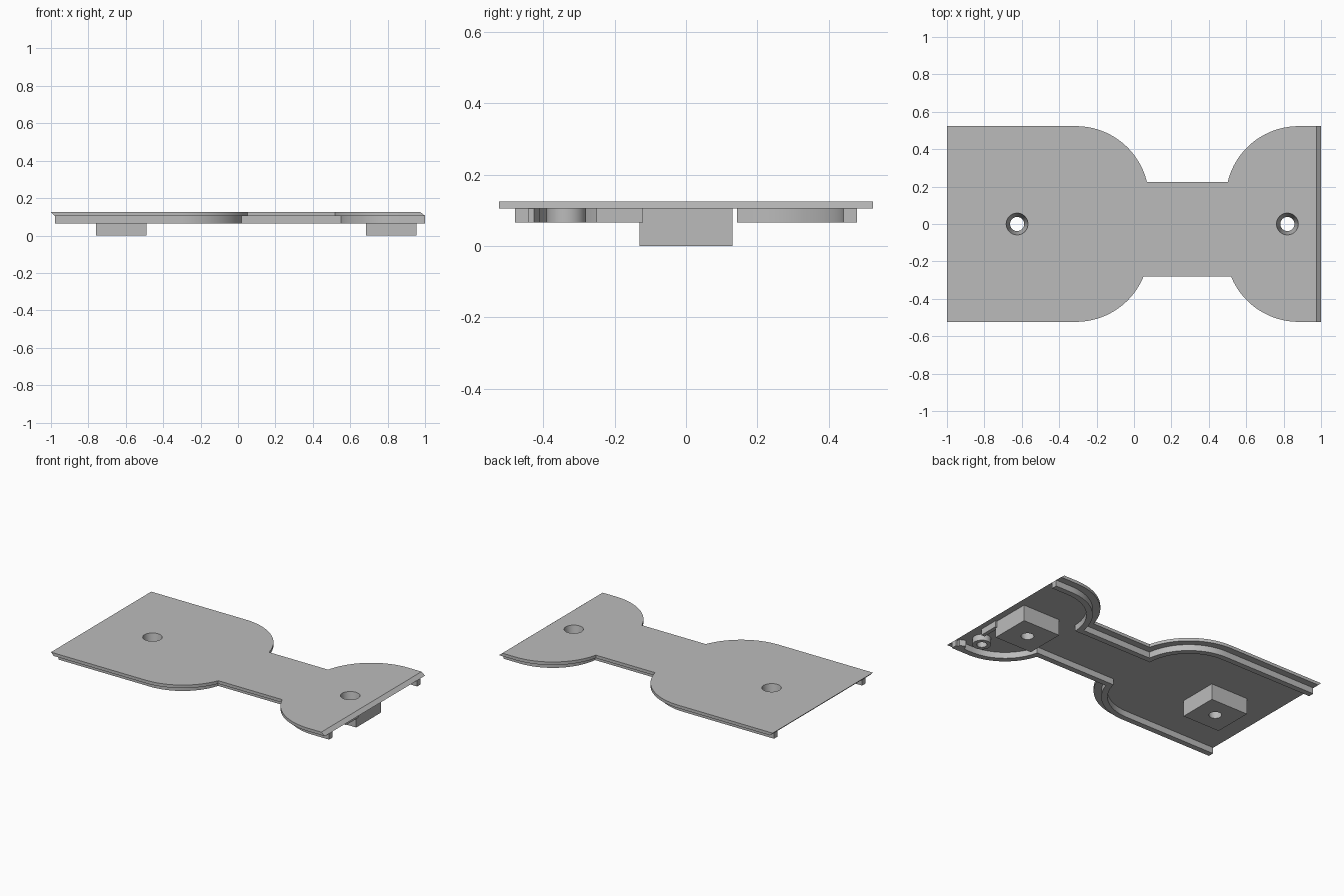
import bpy, bmesh
from math import asin, cos, sin, pi

if "Cube" in bpy.data.objects:
    bpy.data.objects.remove(bpy.data.objects["Cube"])

grey = bpy.data.materials.new("plain grey")
grey.use_nodes = True
GREY = (0.5, 0.5, 0.5, 1)
grey.diffuse_color = GREY
grey.node_tree.nodes["Principled BSDF"].inputs["Base Color"].default_value = GREY

RADIUS, CENTRE_Y = 0.39, 0.133
LEFT_X, RIGHT_X = -0.31, 0.88
RIM_LOW, PLATE_LOW, PLATE_TOP = 0.065, 0.105, 0.125
HOLES = (-0.625, 0.82)


def finish(bm, name):
    bmesh.ops.recalc_face_normals(bm, faces=bm.faces)
    mesh = bpy.data.meshes.new(name)
    bm.to_mesh(mesh)
    bm.free()
    mesh.materials.append(grey)
    obj = bpy.data.objects.new(name, mesh)
    bpy.context.collection.objects.link(obj)
    return obj


def loft(name, low, high, z0, z1):
    """Solid between two matching outlines at two heights."""
    bm = bmesh.new()
    a = [bm.verts.new((x, y, z0)) for x, y in low]
    b = [bm.verts.new((x, y, z1)) for x, y in high]
    bm.faces.new(a)
    bm.faces.new(b)
    for i in range(len(a)):
        j = (i + 1) % len(a)
        bm.faces.new((a[i], a[j], b[j], b[i]))
    return finish(bm, name)


def box(name, x0, x1, y0, y1, z0, z1):
    pts = [(x0, y0), (x1, y0), (x1, y1), (x0, y1)]
    return loft(name, pts, pts, z0, z1)


def circle(x, y, r, n=40):
    return [(x + r * cos(2 * pi * i / n), y + r * sin(2 * pi * i / n)) for i in range(n)]


def side(sign, inset, x0, x1, steps=28):
    """One long edge, left lobe to neck to right lobe, moved inward by inset."""
    r = RADIUS - inset
    neck = (0.225 if sign > 0 else 0.28) - inset
    start = asin((neck - CENTRE_Y) / r)
    angles = [pi / 2 + (start - pi / 2) * i / steps for i in range(steps + 1)]
    left = [(LEFT_X + r * cos(a), sign * (CENTRE_Y + r * sin(a))) for a in angles]
    right = [(RIGHT_X - r * cos(a), sign * (CENTRE_Y + r * sin(a))) for a in reversed(angles)]
    edge = sign * (CENTRE_Y + r)
    return [(x0, edge)] + left + right + [(x1, edge)]


def outline(x0, x1):
    return side(-1, 0, x0, x1) + side(1, 0, x0, x1)[::-1]


def cut(obj, cutter):
    mod = obj.modifiers.new("hole", "BOOLEAN")
    mod.operation = "DIFFERENCE"
    mod.solver = "EXACT"
    mod.object = cutter
    bpy.context.view_layer.objects.active = obj
    bpy.ops.object.modifier_apply(modifier=mod.name)


# Top plate with slanted ends
plate = loft("top_plate", outline(-0.98, 1.0), outline(-1.0, 0.975), PLATE_LOW, PLATE_TOP)
parts = [plate]

# Rim strips under both long edges
for sign, name in ((1, "back_rim"), (-1, "front_rim")):
    strip = side(sign, 0.045, -0.978, 1.0) + side(sign, 0.082, -0.978, 1.0)[::-1]
    parts.append(loft(name, strip, strip, RIM_LOW, PLATE_LOW))

# Mounting blocks with tapered screw holes
for x, name in zip(HOLES, ("right_block", "left_block")):
    block = box(name, x - 0.135, x + 0.135, -0.13, 0.13, 0, PLATE_LOW)
    cutter = loft("hole_cutter", circle(x, 0, 0.036), circle(x, 0, 0.06), -0.01, 0.135)
    cut(plate, cutter)
    cut(block, cutter)
    bpy.data.objects.remove(cutter)
    parts.append(block)

# Ring boss in the corner of the small lobe
ring = loft("ring_boss", circle(0.89, -0.335, 0.055), circle(0.89, -0.335, 0.055), RIM_LOW, PLATE_LOW)
core = loft("ring_cutter", circle(0.89, -0.335, 0.03), circle(0.89, -0.335, 0.03), 0.05, 0.12)
cut(ring, core)
bpy.data.objects.remove(core)
parts.append(ring)

# Small guide ribs beside the boss
parts.append(box("guide_rib", 0.94, 0.965, -0.25, -0.12, RIM_LOW, PLATE_LOW))
wedge = [(0.93, -0.45), (0.985, -0.45), (0.985, -0.425), (0.95, -0.41)]
parts.append(loft("corner_wedge", wedge, wedge, RIM_LOW, PLATE_LOW))

# Smooth curved walls, sharp edges
bpy.ops.object.select_all(action="DESELECT")
for obj in parts:
    obj.select_set(True)
bpy.context.view_layer.objects.active = plate
bpy.ops.object.shade_smooth_by_angle(angle=pi / 6)
